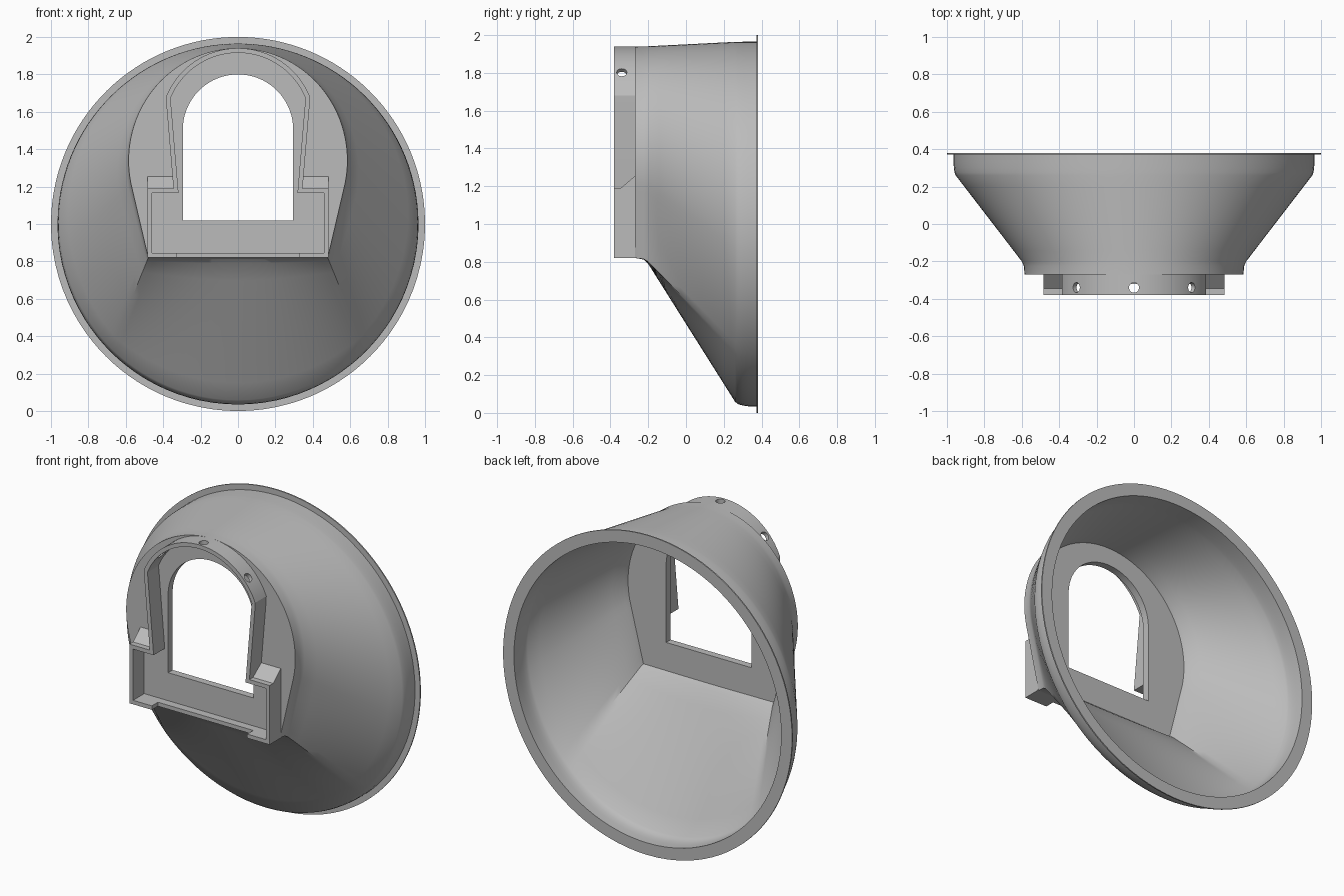
import bpy, bmesh
from math import sin, cos, atan2, radians, pi
from mathutils import Vector, Matrix

if "Cube" in bpy.data.objects:
    bpy.data.objects.remove(bpy.data.objects["Cube"])

grey = bpy.data.materials.new("plain_grey")
grey.use_nodes = True
COLOUR = (0.5, 0.5, 0.5, 1)
grey.diffuse_color = COLOUR
grey.node_tree.nodes["Principled BSDF"].inputs["Base Color"].default_value = COLOUR


def finish(name, bm):
    bmesh.ops.recalc_face_normals(bm, faces=bm.faces)
    mesh = bpy.data.meshes.new(name)
    bm.to_mesh(mesh)
    bm.free()
    mesh.materials.append(grey)
    obj = bpy.data.objects.new(name, mesh)
    bpy.context.collection.objects.link(obj)
    return obj


def loft(name, rings):
    """Skin a stack of equal-length rings and cap both ends."""
    bm = bmesh.new()
    loops = [[bm.verts.new(p) for p in ring] for ring in rings]
    n = len(loops[0])
    for a, b in zip(loops, loops[1:]):
        for i in range(n):
            j = (i + 1) % n
            bm.faces.new((a[i], a[j], b[j], b[i]))
    bm.faces.new(loops[0])
    bm.faces.new(loops[-1])
    return finish(name, bm)


def prism(name, outline, y0, y1):
    return loft(name, [[(x, y, z) for x, z in outline] for y in (y0, y1)])


def arc(cz, rx, rz, a0, a1, n):
    steps = [radians(a0 + (a1 - a0) * i / n) for i in range(n + 1)]
    return [(rx * cos(a), cz + rz * sin(a)) for a in steps]


def line(p, q, n):
    return [tuple(Vector(p).lerp(Vector(q), i / n)) for i in range(1, n)]


def cut(obj, cutter):
    cutter.hide_render = True
    mod = obj.modifiers.new("cut", 'BOOLEAN')
    mod.operation, mod.solver, mod.object = 'DIFFERENCE', 'EXACT', cutter
    bpy.context.view_layer.objects.active = obj
    bpy.ops.object.modifier_apply(modifier=mod.name)
    bpy.data.objects.remove(cutter)


def smooth(obj, angle):
    bpy.ops.object.select_all(action='DESELECT')
    obj.select_set(True)
    bpy.context.view_layer.objects.active = obj
    bpy.ops.object.shade_smooth_by_angle(angle=radians(angle))


# Funnel: arched front plate blending into a round flanged rim
def plate_outline(inset):
    top = arc(1.34, 0.585 - inset, 0.6 - inset, -12, 192, 68)
    right, left = (0.48 - inset, 0.82 + inset), (inset - 0.48, 0.82 + inset)
    return (top + line(top[-1], left, 10) + [left] + line(left, right, 28)
            + [right] + line(right, top[0], 10))


def blend_ring(inset, radius, y, t):
    ring = []
    for x, z in plate_outline(inset):
        a = atan2(z - 1.3, x)
        goal = Vector((radius * cos(a), y, 1 + radius * sin(a)))
        ring.append(Vector((x, y, z)).lerp(goal, t))
    return ring


SLOPE = [(-0.225, 0.01), (-0.2, 0.04)]
SLOPE += [(-0.2 + 0.46 * i / 8, 0.04 + 0.93 * i / 8) for i in range(1, 9)]
SLOPE += [(0.275, 0.985), (0.3, 0.995), (0.33, 1.0)]
outer = [blend_ring(0, 0.965, y, t) for y, t in [(-0.27, 0)] + SLOPE + [(0.372, 1)]]
flange = [blend_ring(0, r, y, 1) for r, y in ((1, 0.372), (1, 0.38), (0.925, 0.38))]
inner = [blend_ring(0.03, 0.925, y, t) for y, t in reversed(SLOPE)]
funnel = loft("funnel_body", outer + flange + inner)

# Arched window through the front plate
window = arc(1.505, 0.295, 0.295, 0, 180, 40) + [(-0.295, 1.02), (0.295, 1.02)]
cut(funnel, prism("window_cutter", window, -0.5, 0))
smooth(funnel, 32)


# Collar: thin wall around the window, stepping out to a wide foot
def collar_path(r, knee, step, side, foot):
    half = [knee, (side, step), (side, foot), (0.33, foot)]
    if r > 0.4:
        half.insert(1, (0.345, step))
    else:
        half.insert(1, (0.318, step))
    left = [(-x, z) for x, z in reversed(half)]
    return left + arc(1.525, r, r, 158, 22, 44) + half


outside = collar_path(0.415, (0.383, 1.64), 1.19, 0.485, 0.82)
inside = collar_path(0.39, (0.358, 1.64), 1.165, 0.46, 0.845)
collar = prism("collar", outside + inside[::-1], -0.38, -0.27)

# Three screw holes through the arch
for tilt in (-48, 0, 48):
    bm = bmesh.new()
    bmesh.ops.create_cone(bm, cap_ends=True, segments=24, radius1=0.027,
                          radius2=0.027, depth=0.2)
    bm.transform(Matrix.Translation((0, -0.34, 1.525))
                 @ Matrix.Rotation(radians(tilt), 4, 'Y')
                 @ Matrix.Translation((0, 0, 0.4)))
    cut(collar, finish("hole_cutter", bm))
smooth(collar, 20)

# Low lip joining the two feet
lip = [(-0.33, 0.82), (0.33, 0.82), (0.33, 0.845), (-0.33, 0.845)]
prism("bottom_lip", lip, -0.32, -0.27)

# Sloped gussets on top of the feet
WEDGE = [(-0.345, 1.19), (-0.27, 1.255), (-0.27, 1.19)]
for side, name in ((1, "left_gusset"), (-1, "right_gusset")):
    loft(name, [[(side * x, y, z) for y, z in WEDGE] for x in (0.345, 0.485)])
